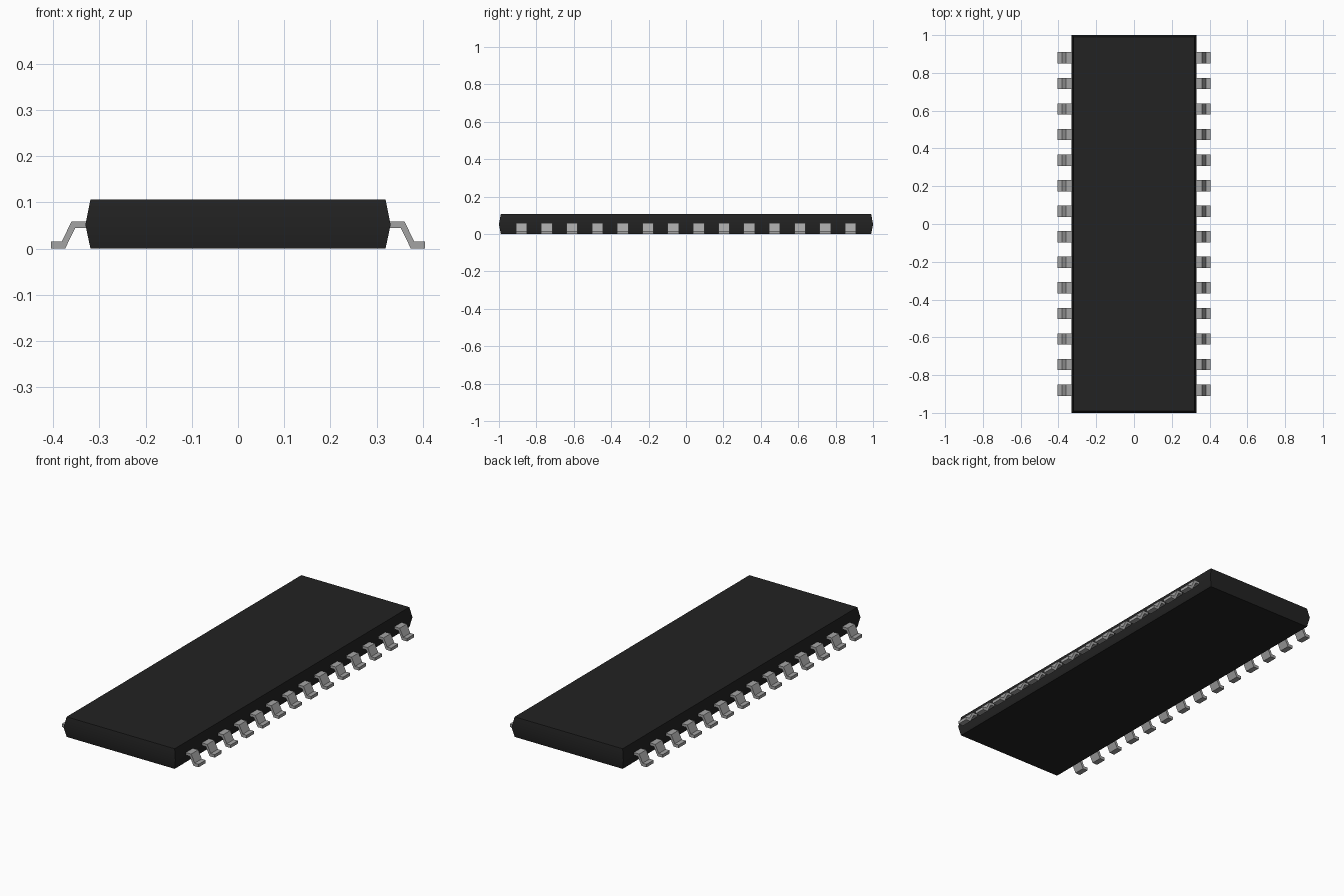
import bpy
import bmesh

cube = bpy.data.objects.get("Cube")
if cube:
    bpy.data.objects.remove(cube, do_unlink=True)


def make_material(name, value, roughness):
    mat = bpy.data.materials.new(name)
    mat.use_nodes = True
    colour = (value, value, value, 1)
    mat.diffuse_color = colour
    node = mat.node_tree.nodes["Principled BSDF"]
    node.inputs["Base Color"].default_value = colour
    node.inputs["Roughness"].default_value = roughness
    return mat


def make_object(name, bm, mat):
    bmesh.ops.recalc_face_normals(bm, faces=bm.faces)
    mesh = bpy.data.meshes.new(name)
    bm.to_mesh(mesh)
    bm.free()
    mesh.materials.append(mat)
    obj = bpy.data.objects.new(name, mesh)
    bpy.context.collection.objects.link(obj)
    return obj


black = make_material("black plastic", 0.016, 0.6)
grey = make_material("pin grey", 0.37, 0.5)

# Package body: stacked rectangles, widest at the parting line
bm = bmesh.new()
rings = []
for z, x, y in [(0, 0.319, 0.99), (0.052, 0.33, 1.0), (0.107, 0.319, 0.99)]:
    corners = [(-x, -y), (x, -y), (x, y), (-x, y)]
    rings.append([bm.verts.new((cx, cy, z)) for cx, cy in corners])
for low, high in zip(rings, rings[1:]):
    for i in range(4):
        j = (i + 1) % 4
        bm.faces.new((low[i], low[j], high[j], high[i]))
bm.faces.new(rings[0][::-1])
bm.faces.new(rings[-1])
body = make_object("package_body", bm, black)
bpy.ops.object.select_all(action="DESELECT")
body.select_set(True)
bpy.context.view_layer.objects.active = body
bpy.ops.object.shade_smooth_by_angle()

# Bent pins: an extruded gull-wing profile, repeated along both sides
PROFILE = [(0.32, 0.059), (0.36, 0.059), (0.381, 0.016), (0.404, 0.016),
           (0.404, 0), (0.374, 0), (0.352, 0.045), (0.32, 0.045)]
COUNT, PITCH, WIDTH = 14, 0.1353, 0.06
for side, sign in (("left", 1), ("right", -1)):
    for n in range(COUNT):
        y = (n - (COUNT - 1) / 2) * PITCH
        bm = bmesh.new()
        face = bm.faces.new([bm.verts.new((sign * px, y - WIDTH / 2, pz))
                             for px, pz in PROFILE])
        extruded = bmesh.ops.extrude_face_region(bm, geom=[face], use_keep_orig=True)
        moved = [v for v in extruded["geom"] if isinstance(v, bmesh.types.BMVert)]
        bmesh.ops.translate(bm, verts=moved, vec=(0, WIDTH, 0))
        make_object(f"{side}_pin_{n + 1}", bm, grey)
